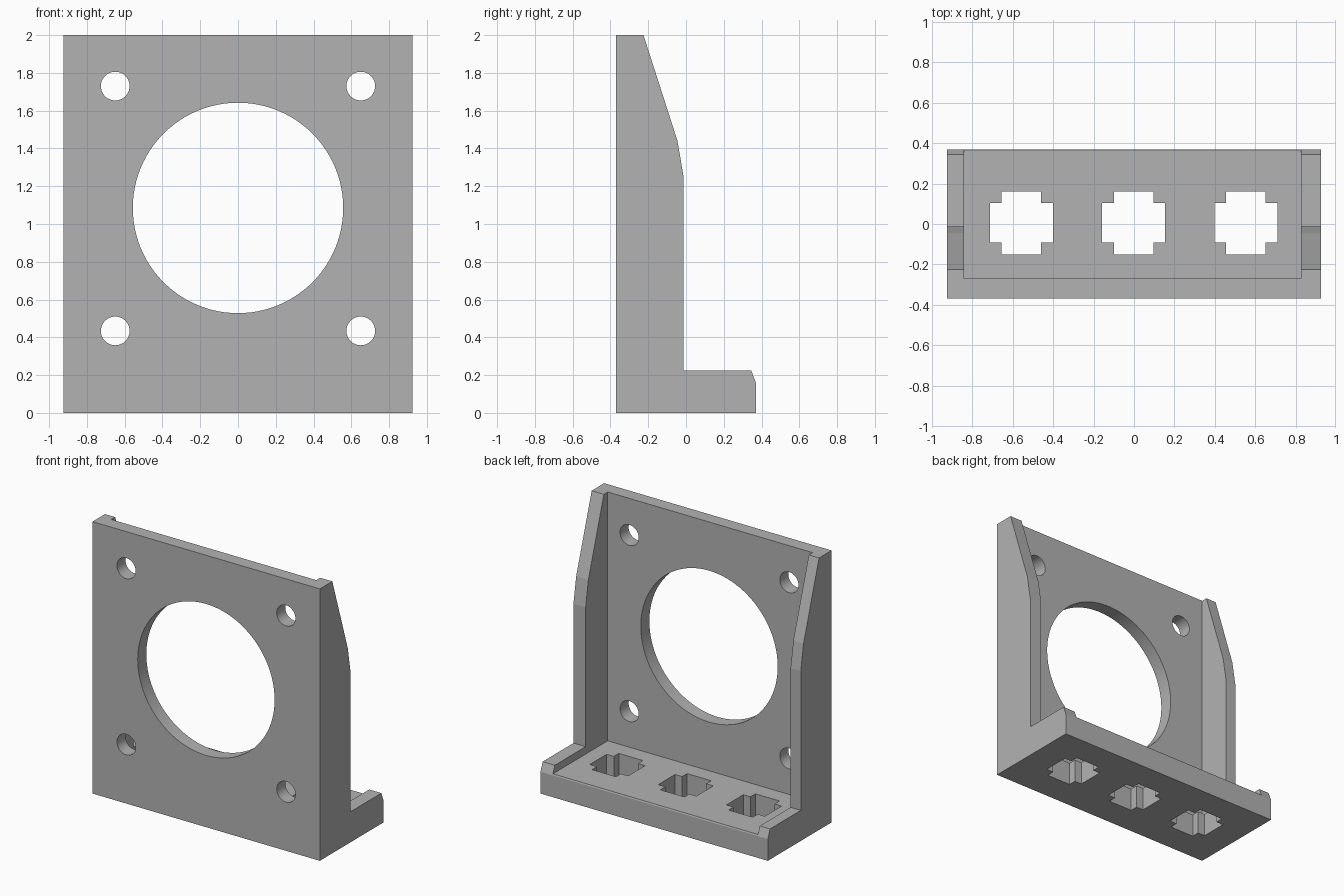
import bpy
import bmesh
from math import radians
from mathutils import Matrix, Vector

cube = bpy.data.objects.get("Cube")
if cube:
    bpy.data.objects.remove(cube, do_unlink=True)

grey = bpy.data.materials.new("plain grey")
grey.use_nodes = True
grey.diffuse_color = (0.45, 0.45, 0.45, 1)
grey.node_tree.nodes["Principled BSDF"].inputs["Base Color"].default_value = (0.45, 0.45, 0.45, 1)


def add_object(name, bm):
    bmesh.ops.recalc_face_normals(bm, faces=bm.faces)
    mesh = bpy.data.meshes.new(name)
    bm.to_mesh(mesh)
    bm.free()
    mesh.materials.append(grey)
    obj = bpy.data.objects.new(name, mesh)
    bpy.context.collection.objects.link(obj)
    return obj


def prism(name, points, direction):
    """Extrude a flat outline of 3D points along a direction."""
    bm = bmesh.new()
    face = bm.faces.new([bm.verts.new(p) for p in points])
    result = bmesh.ops.extrude_face_region(bm, geom=[face], use_keep_orig=True)
    verts = [v for v in result["geom"] if isinstance(v, bmesh.types.BMVert)]
    bmesh.ops.translate(bm, verts=verts, vec=Vector(direction))
    return add_object(name, bm)


def cylinder_y(name, x, y, z, radius, sides):
    bm = bmesh.new()
    turn = Matrix.Translation((x, y, z)) @ Matrix.Rotation(radians(90), 4, 'X')
    bmesh.ops.create_cone(bm, cap_ends=True, segments=sides, radius1=radius,
                          radius2=radius, depth=0.4, matrix=turn)
    return add_object(name, bm)


def cut(target, cutter):
    cutter.hide_render = True
    mod = target.modifiers.new("cut", 'BOOLEAN')
    mod.operation = 'DIFFERENCE'
    mod.solver = 'EXACT'
    mod.object = cutter
    bpy.context.view_layer.objects.active = target
    bpy.ops.object.modifier_apply(modifier=mod.name)
    bpy.data.objects.remove(cutter, do_unlink=True)


# Bracket body: side profile across the full width
FRONT, HALF = -0.37, 0.925
profile = [(FRONT, 0), (0.37, 0), (0.37, 0.16), (0.345, 0.225), (-0.013, 0.225),
           (-0.013, 1.25), (-0.045, 1.44), (-0.225, 2), (FRONT, 2)]
bracket = prism("mounting_bracket", [(-HALF, y, z) for y, z in profile], (2 * HALF, 0, 0))

# Hollow between the side walls, behind the face plate and above the floor
hollow = [(-0.27, 0.17), (1, 0.17), (1, 3), (-0.27, 3)]
cut(bracket, prism("hollow", [(-0.842, y, z) for y, z in hollow], (1.668, 0, 0)))

# Large round opening and four screw holes in the face plate
cut(bracket, cylinder_y("round_opening", 0, FRONT, 1.085, 0.557, 96))
for x in (-0.65, 0.65):
    for z in (0.434, 1.73):
        cut(bracket, cylinder_y("screw_hole", x, FRONT, z, 0.076, 40))

# Three cross-shaped slots through the base
A, B = 0.156, 0.098
quarter = [(A, B), (B, B), (B, A)]
cross = []
for sx, sy in ((1, 1), (-1, 1), (-1, -1), (1, -1)):
    corner = [(sx * x, sy * y) for x, y in quarter]
    cross += corner if sx * sy > 0 else corner[::-1]
for x in (-0.558, -0.002, 0.554):
    outline = [(x + px, 0.006 + py, -0.1) for px, py in cross]
    cut(bracket, prism("cross_slot", outline, (0, 0, 0.5)))

# Smooth hole walls, crisp edges elsewhere
bpy.ops.object.select_all(action='DESELECT')
bracket.select_set(True)
bpy.context.view_layer.objects.active = bracket
bpy.ops.object.shade_smooth_by_angle(angle=radians(8))
